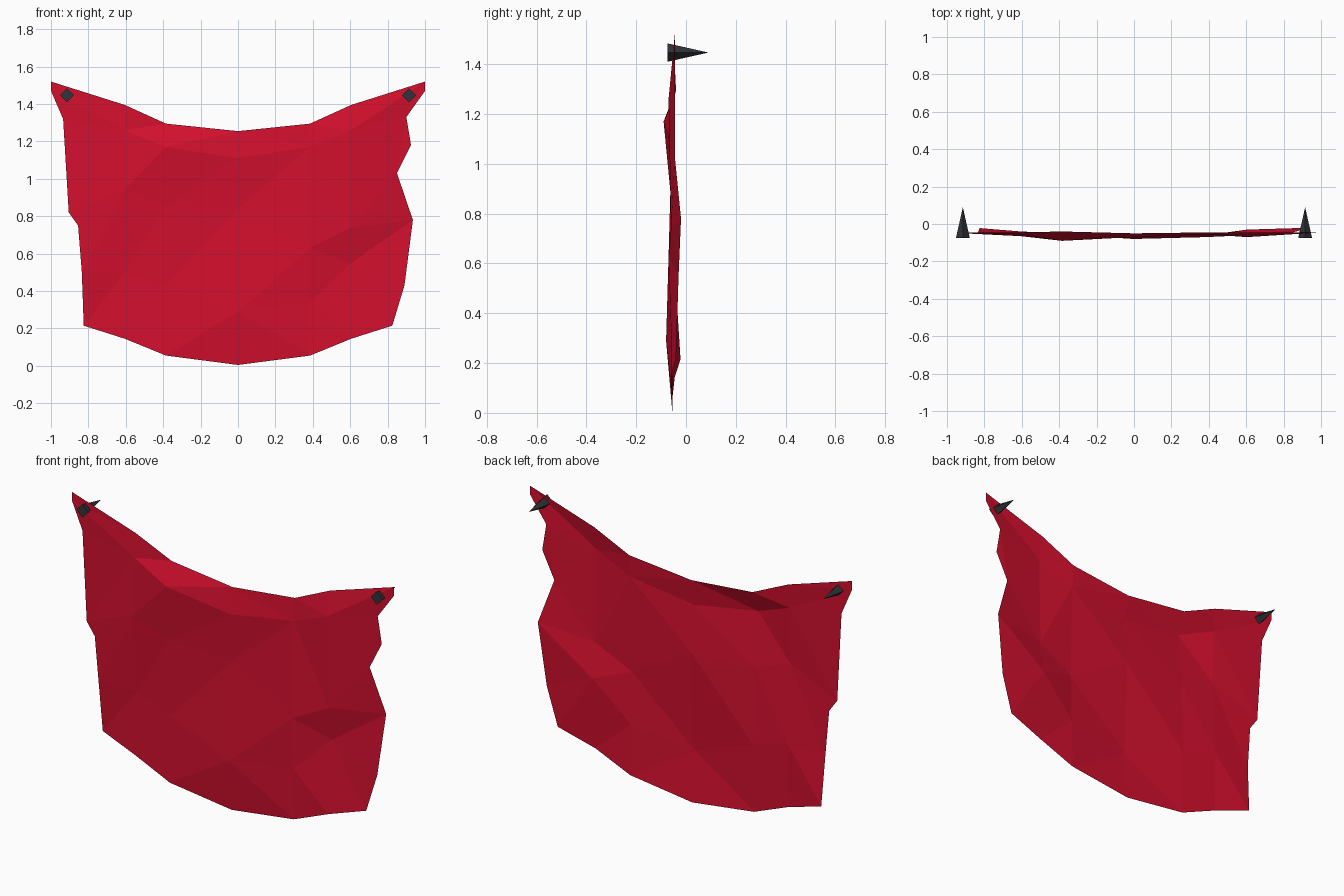
import bpy, bmesh, math
from mathutils import Matrix, Vector

if "Cube" in bpy.data.objects:
    bpy.data.objects.remove(bpy.data.objects["Cube"])


def material(name, rgb):
    m = bpy.data.materials.new(name)
    m.diffuse_color = (*rgb, 1)
    m.use_nodes = True
    m.node_tree.nodes["Principled BSDF"].inputs["Base Color"].default_value = m.diffuse_color
    return m


def finish(name, bm, mat):
    me = bpy.data.meshes.new(name)
    bm.to_mesh(me)
    bm.free()
    me.materials.append(mat)
    ob = bpy.data.objects.new(name, me)
    bpy.context.collection.objects.link(ob)
    return ob


red = material("cloth red", (0.65, 0.005, 0.027))
iron = material("dark iron", (0.03, 0.033, 0.04))

# Inner fold columns: x -> heights and depths of the five fold rows
inner = [
    (-0.605, (1.395, 1.26, 0.94, 0.50, 0.145), (-.045, -.055, -.065, -.04, -.045)),
    (-0.385, (1.295, 1.17, 0.86, 0.43, 0.055), (-.04, -.09, -.06, -.05, -.055)),
    (0.0, (1.255, 1.11, 0.84, 0.29, 0.005), (-.05, -.07, -.055, -.08, -.055)),
    (0.385, (1.295, 1.17, 0.63, 0.34, 0.055), (-.045, -.055, -.07, -.06, -.055)),
    (0.605, (1.395, 1.26, 0.74, 0.55, 0.145), (-.045, -.07, -.06, -.03, -.06)),
]
# Ragged side edges: (x, z, depth); the index lists mark where fold rows meet them
left = [(-1, 1.52, -.045), (-1, 1.47, -.045), (-.935, 1.32, -.045), (-.905, 1.175, -.05),
        (-.905, .82, -.05), (-.855, .75, -.05), (-.835, .50, -.045), (-.825, .215, -.022)]
right = [(1, 1.52, -.045), (1, 1.47, -.045), (.90, 1.33, -.045), (.925, 1.18, -.045),
         (.85, 1.03, -.045), (.935, .78, -.02), (.89, .43, -.035), (.825, .215, -.04)]
left_rows, right_rows = (0, 2, 4, 6, 7), (0, 2, 5, 6, 7)

# Hanging cloth
bm = bmesh.new()
cols = [[bm.verts.new((x, y, z)) for z, y in zip(zs, ys)] for x, zs, ys in inner]
lv = [bm.verts.new((x, y, z)) for x, z, y in left]
rv = [bm.verts.new((x, y, z)) for x, z, y in right]
for r in range(4):
    for a, b in zip(cols, cols[1:]):
        bm.faces.new((a[r], a[r + 1], b[r + 1], b[r]))
    edge = lv[left_rows[r]:left_rows[r + 1] + 1]
    bm.faces.new(edge + [cols[0][r + 1], cols[0][r]])
    edge = rv[right_rows[r]:right_rows[r + 1] + 1]
    bm.faces.new([cols[-1][r], cols[-1][r + 1]] + edge[::-1])
bmesh.ops.triangulate(bm, faces=bm.faces[:])
finish("hanging_cloth", bm, red)

# Four-sided nails through the top corners
for side, x in (("left", -0.915), ("right", 0.915)):
    bm = bmesh.new()
    bmesh.ops.create_cone(bm, cap_ends=True, segments=4, radius1=0.037, radius2=0,
                          depth=0.165,
                          matrix=Matrix.Translation((x, 0.0075, 1.447))
                          @ Matrix.Rotation(-math.pi / 2, 4, 'X'))
    bmesh.ops.remove_doubles(bm, verts=bm.verts[:], dist=1e-5)
    finish(side + "_nail", bm, iron)
